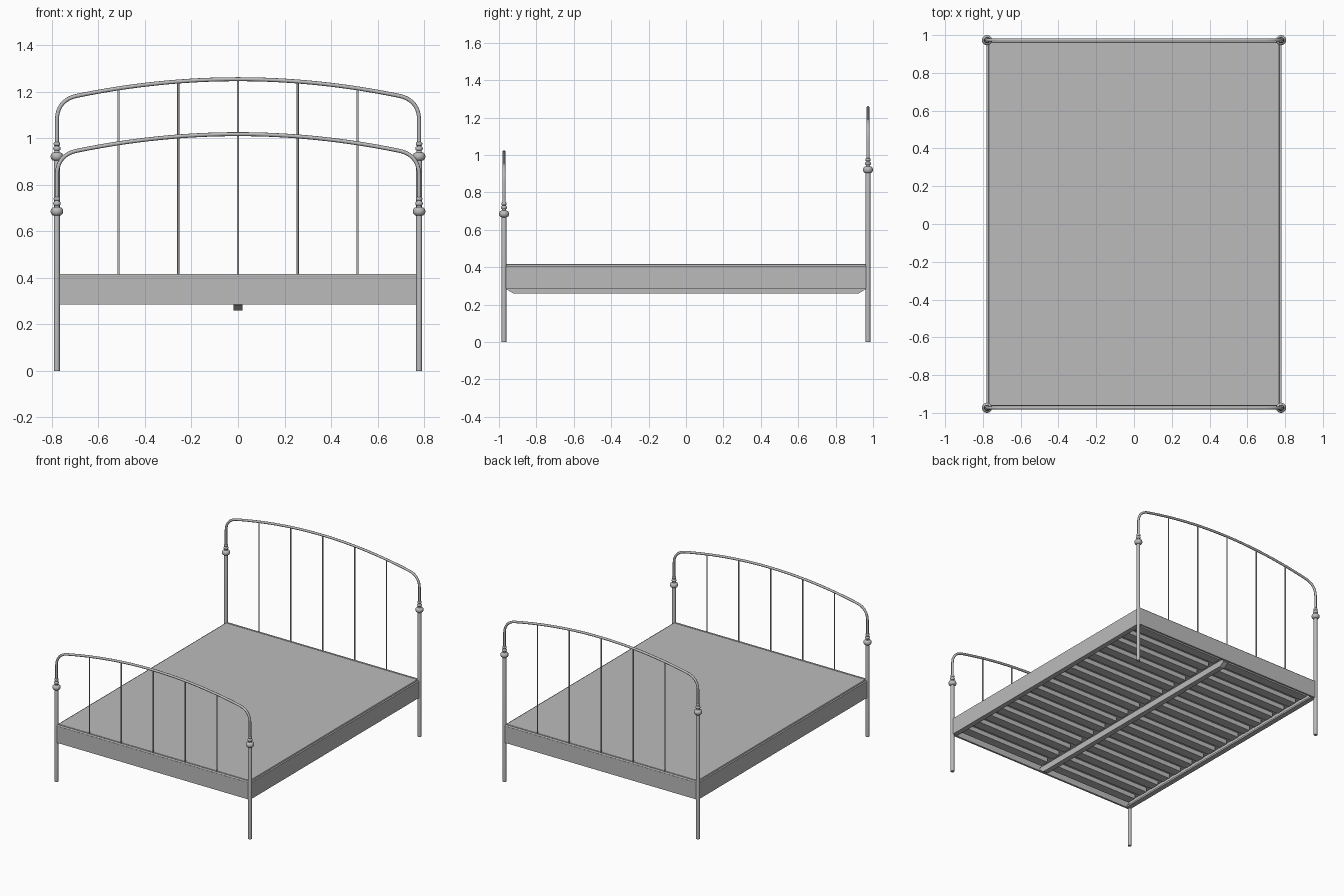
import bpy, math

cube = bpy.data.objects.get("Cube")
if cube:
    bpy.data.objects.remove(cube, do_unlink=True)

grey = bpy.data.materials.new("painted_grey")
grey.use_nodes = True
grey.diffuse_color = (0.5, 0.5, 0.5, 1)
grey.node_tree.nodes["Principled BSDF"].inputs["Base Color"].default_value = (0.5, 0.5, 0.5, 1)

POST_X, POST_Y = 0.778, 0.973
RAIL_BOTTOM, RAIL_TOP, DECK_TOP = 0.285, 0.406, 0.417
ARCH_EDGE = 0.695


def make_mesh(name, verts, faces, smooth=False):
    mesh = bpy.data.meshes.new(name)
    mesh.from_pydata(verts, [], faces)
    mesh.materials.append(grey)
    obj = bpy.data.objects.new(name, mesh)
    bpy.context.collection.objects.link(obj)
    if smooth:
        bpy.ops.object.select_all(action='DESELECT')
        obj.select_set(True)
        bpy.context.view_layer.objects.active = obj
        bpy.ops.object.shade_smooth_by_angle(angle=math.radians(40))
    return obj


def box(name, low, high, bevel=0.0):
    """Box between two opposite corners."""
    verts = [(x, y, z) for x in (low[0], high[0]) for y in (low[1], high[1]) for z in (low[2], high[2])]
    faces = [(0, 1, 3, 2), (4, 6, 7, 5), (0, 4, 5, 1), (2, 3, 7, 6), (0, 2, 6, 4), (1, 5, 7, 3)]
    obj = make_mesh(name, verts, faces)
    if bevel:
        mod = obj.modifiers.new("soft_edges", 'BEVEL')
        mod.width, mod.segments = bevel, 2
    return obj


def lathe(name, profile, x, y, sides=20):
    """Turn a (radius, height) profile about a vertical axis."""
    verts = [(x + r * math.cos(math.tau * s / sides), y + r * math.sin(math.tau * s / sides), z)
             for r, z in profile for s in range(sides)]
    faces = [(k * sides + s, k * sides + (s + 1) % sides,
              (k + 1) * sides + (s + 1) % sides, (k + 1) * sides + s)
             for k in range(len(profile) - 1) for s in range(sides)]
    faces.append(tuple(reversed(range(sides))))
    faces.append(tuple(range(len(verts) - sides, len(verts))))
    return make_mesh(name, verts, faces, smooth=True)


def tube(name, points, radius):
    curve = bpy.data.curves.new(name, 'CURVE')
    curve.dimensions = '3D'
    curve.bevel_depth, curve.bevel_resolution = radius, 3
    curve.use_fill_caps = True
    spline = curve.splines.new('POLY')
    spline.points.add(len(points) - 1)
    for point, co in zip(spline.points, points):
        point.co = (*co, 1)
    spline.use_smooth = True
    curve.materials.append(grey)
    obj = bpy.data.objects.new(name, curve)
    bpy.context.collection.objects.link(obj)


def bead(z, radius, half_height, neck):
    """Rounded swelling on a post profile."""
    return [(neck + (radius - neck) * math.sin(math.pi * i / 8),
             z - half_height * math.cos(math.pi * i / 8)) for i in range(9)]


def arch_height(x, crown):
    return crown - 0.072 * (x / ARCH_EDGE) ** 2


def end_frame(prefix, y, knob_z):
    """Two turned posts, an arched tube and five spindles."""
    crown = knob_z + 0.332
    profile = [(0.0125, 0), (0.0125, knob_z - 0.02)]
    profile += bead(knob_z, 0.027, 0.018, 0.012)
    profile += bead(knob_z + 0.034, 0.016, 0.009, 0.010)
    profile += bead(knob_z + 0.054, 0.014, 0.008, 0.009)
    for side, word in ((1, "left"), (-1, "right")):
        lathe(f"{prefix}_{word}_post", profile, side * POST_X, y)

    # Right half: straight upright, rounded shoulder, shallow crown
    edge_z = arch_height(ARCH_EDGE, crown)
    shoulder = [(POST_X, knob_z + 0.05)]
    start, corner, end = (POST_X, edge_z - 0.105), (POST_X, edge_z - 0.012), (ARCH_EDGE, edge_z)
    for i in range(13):
        t = i / 12
        a, b, c, d = (1 - t) ** 3, 3 * t * (1 - t) ** 2, 3 * t * t * (1 - t), t ** 3
        shoulder.append((a * start[0] + (b * 1.0) * corner[0] + c * (ARCH_EDGE + 0.05) + d * end[0],
                         a * start[1] + b * (edge_z - 0.045) + c * (edge_z - 0.011) + d * end[1]))
    half = shoulder + [(ARCH_EDGE * (1 - i / 16), arch_height(ARCH_EDGE * (1 - i / 16), crown))
                       for i in range(1, 17)]
    full = half + [(-x, z) for x, z in reversed(half[:-1])]
    tube(f"{prefix}_arch", [(x, y, z) for x, z in full], 0.0085)

    for i in range(-2, 3):
        x = i * 0.2565
        tube(f"{prefix}_spindle_{i + 3}", [(x, y, RAIL_TOP), (x, y, arch_height(x, crown))], 0.0045)
    tube(f"{prefix}_cross_bar", [(-POST_X, y, 0.409), (POST_X, y, 0.409)], 0.007)
    box(f"{prefix}_rail", (-POST_X, y - 0.007, RAIL_BOTTOM), (POST_X, y + 0.007, RAIL_TOP))


end_frame("footboard", -POST_Y, 0.685)
end_frame("headboard", POST_Y, 0.921)

# Side rails with a ledge along the bottom inner edge
for side, word in ((1, "left"), (-1, "right")):
    outer, inner, ledge = side * 0.782, side * 0.768, side * 0.745
    box(f"{word}_side_rail", (min(outer, inner), -POST_Y, RAIL_BOTTOM),
        (max(outer, inner), POST_Y, RAIL_TOP))
    box(f"{word}_rail_ledge", (min(inner, ledge), -0.96, RAIL_BOTTOM),
        (max(inner, ledge), 0.96, RAIL_BOTTOM + 0.012))

# Flat sleeping deck
box("deck", (-0.77, -0.963, 0.335), (0.77, 0.963, DECK_TOP), bevel=0.006)

# Centre beam with sloped ends
ends = [(-0.96, RAIL_BOTTOM + 0.02), (-0.96, 0.283), (-0.925, 0.26),
        (0.925, 0.26), (0.96, 0.283), (0.96, RAIL_BOTTOM + 0.02)]
n = len(ends)
make_mesh("centre_beam", [(x, y, z) for x in (-0.019, 0.019) for y, z in ends],
          [tuple(range(n)), tuple(reversed(range(n, 2 * n)))] +
          [(i, i + n, (i + 1) % n + n, (i + 1) % n) for i in range(n)])

# Slats on both sides of the beam
COUNT = 16
for i in range(COUNT):
    y = -0.9 + 1.8 * i / (COUNT - 1)
    for x0, x1, word in ((0.03, 0.735, "left"), (-0.735, -0.03, "right")):
        box(f"{word}_slat_{i + 1}", (x0, y - 0.033, 0.302), (x1, y + 0.033, 0.336))
